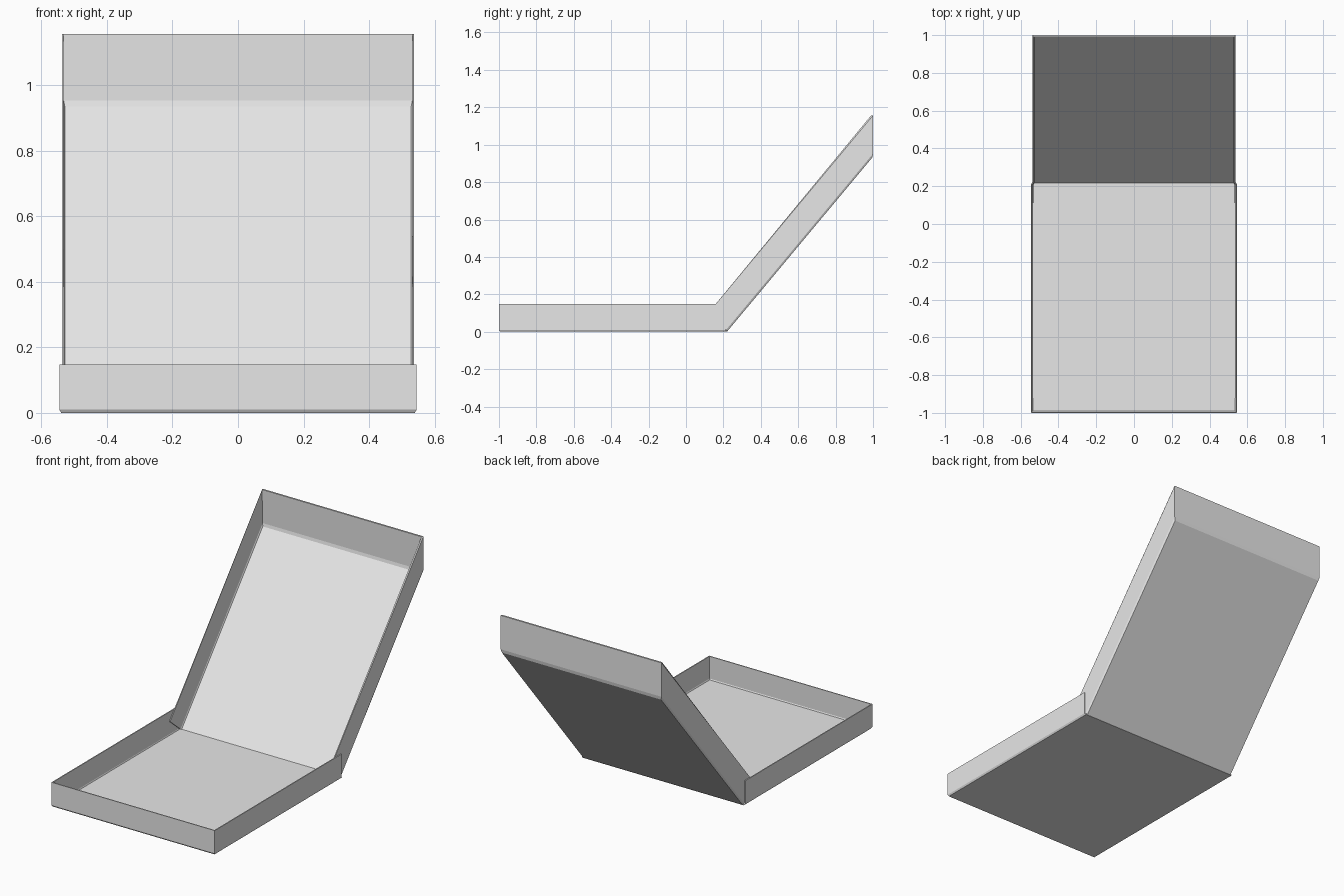
import bpy
import bmesh
from mathutils import Vector

old = bpy.data.objects.get("Cube")
if old:
    bpy.data.objects.remove(old, do_unlink=True)

card = bpy.data.materials.new("pale grey card")
card.use_nodes = True
card.diffuse_color = (0.8, 0.8, 0.8, 1)
card.node_tree.nodes["Principled BSDF"].inputs["Base Color"].default_value = (0.8, 0.8, 0.8, 1)


def tray(name, half_width, length, depth, hinge, along, up, end_slant=0.0, lip=0.0):
    """Folded card tray, open at the hinge, with a small crease around the floor."""
    along, up = Vector(along).normalized(), Vector(up).normalized()
    # Keep faces pointing outwards whichever way the tray runs
    side = 1 if along.cross(up).x < 0 else -1
    bm = bmesh.new()

    def ring(inset, height, back):
        w = side * (half_width - inset)
        end = length - inset + height * end_slant
        return [bm.verts.new(Vector(hinge) + Vector((x, 0, 0)) + along * s + up * height)
                for x, s in ((w, back), (w, end), (-w, end), (-w, back))]

    floor = ring(0.006, 0, -lip)
    crease = ring(0, 0.01, 0)
    rim = ring(0, depth, 0)
    bm.faces.new(floor)
    for low, high in ((floor, crease), (crease, rim)):
        for i in range(3):
            bm.faces.new((low[i], high[i], high[i + 1], low[i + 1]))
    mesh = bpy.data.meshes.new(name)
    bm.to_mesh(mesh)
    bm.free()
    mesh.materials.append(card)
    obj = bpy.data.objects.new(name, mesh)
    bpy.context.collection.objects.link(obj)
    # Card thickness
    thick = obj.modifiers.new("card thickness", 'SOLIDIFY')
    thick.thickness = 0.006
    thick.offset = -1
    thick.use_even_offset = True
    return obj


# Flat base with walls at the front and sides
tray("box_base", 0.545, 1.21, 0.147, (0, 0.21, 0), (0, -1, 0), (0, 0, 1), lip=0.01)

# Raised lid, whose end wall stands upright
rise, run = 0.935, 0.78
tray("box_lid", 0.537, (rise ** 2 + run ** 2) ** 0.5, 0.141, (0, 0.22, 0.001),
     (0, run, rise), (0, -rise, run), end_slant=rise / run)
